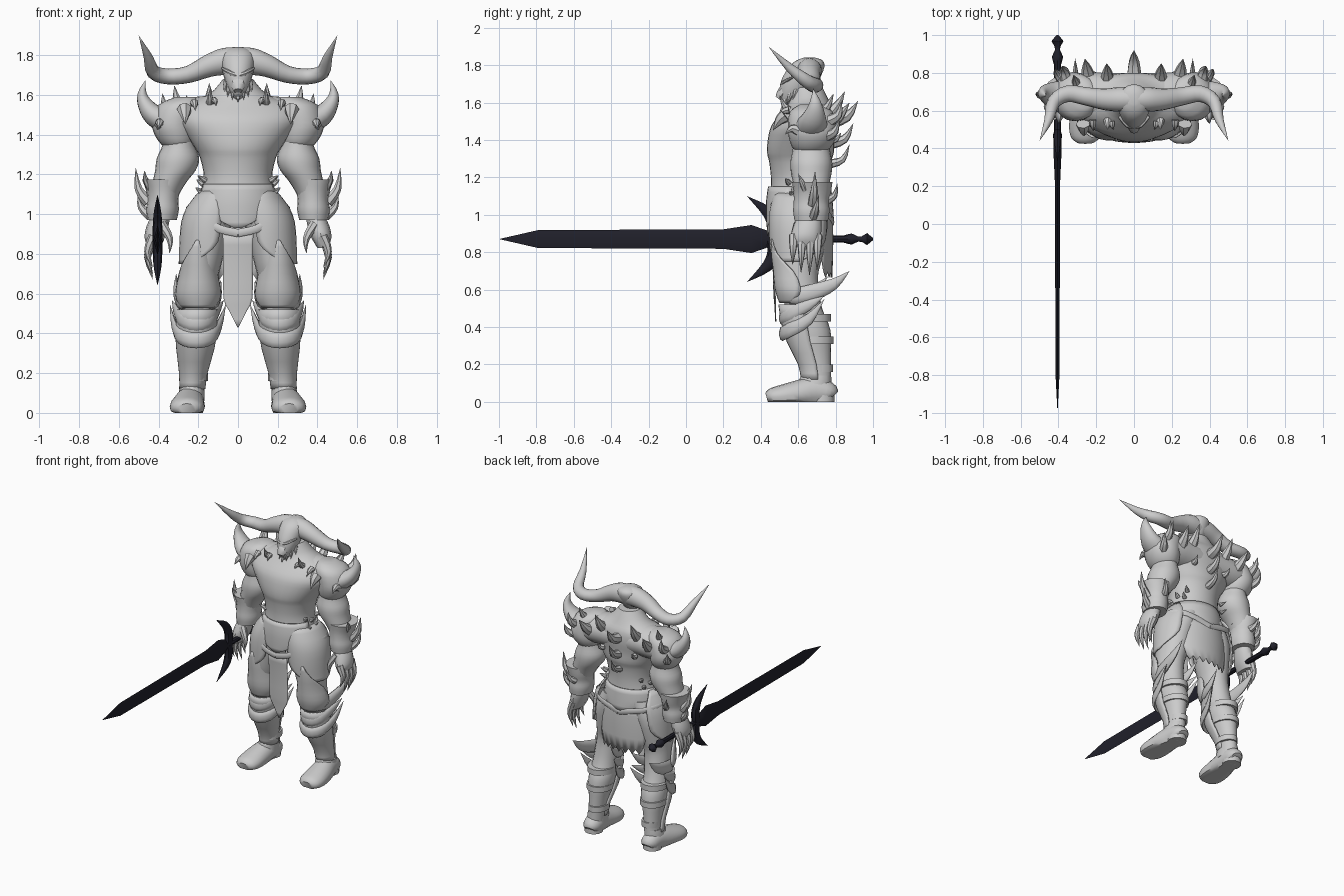
import bpy, bmesh, math
from mathutils import Vector


def material(name, rgb):
    m = bpy.data.materials.new(name)
    m.diffuse_color = (*rgb, 1)
    return m


GREY = material("stone_grey", (0.6, 0.6, 0.6))
DARK = material("dark_steel", (0.015, 0.015, 0.024))
AX = {"X": Vector((1, 0, 0)), "Y": Vector((0, 1, 0)), "Z": Vector((0, 0, 1))}


def finish(name, bm, mat, mirror=False, thick=0):
    bmesh.ops.remove_doubles(bm, verts=bm.verts, dist=1e-5)
    bmesh.ops.recalc_face_normals(bm, faces=bm.faces)
    for v in bm.verts:
        v.co.z = max(v.co.z, 0)
    me = bpy.data.meshes.new(name)
    bm.to_mesh(me)
    bm.free()
    me.materials.append(mat)
    ob = bpy.data.objects.new(name, me)
    bpy.context.collection.objects.link(ob)
    if thick:
        s = ob.modifiers.new("thickness", "SOLIDIFY")
        s.thickness, s.offset = thick, 0
    if mirror:
        m = ob.modifiers.new("mirror", "MIRROR")
        m.use_mirror_merge = False
    return ob


def smooth_rows(rows, steps):
    """Catmull-Rom interpolation through tuples."""
    out = []
    for i in range(len(rows) - 1):
        a, b, c, d = (rows[max(i - 1, 0)], rows[i], rows[i + 1], rows[min(i + 2, len(rows) - 1)])
        for k in range(steps):
            t = k / steps
            out.append([0.5 * (2 * q + (r - p) * t + (2 * p - 5 * q + 4 * r - s) * t * t
                               + (3 * q - p - 3 * r + s) * t ** 3) for p, q, r, s in zip(a, b, c, d)])
    return out + [list(rows[-1])]


def bridge(bm, rings, closed):
    for a, b in zip(rings, rings[1:]):
        n = len(a)
        for j in range(n if closed else n - 1):
            k = (j + 1) % n
            bm.faces.new((a[j], a[k], b[k], b[j]))


def tube(name, rows, mat=GREY, mirror=False, sides=16, steps=3, ref="X", flat=False):
    """Sweep an ellipse along (x, y, z, radius_a, radius_b) rows."""
    rows = smooth_rows(rows, steps)
    pts = [Vector(r[:3]) for r in rows]
    bm = bmesh.new()
    rings = []
    for i, r in enumerate(rows):
        t = AX["Z"] if flat else (pts[min(i + 1, len(pts) - 1)] - pts[max(i - 1, 0)]).normalized()
        u = (AX[ref] - t * t.dot(AX[ref])).normalized()
        v = t.cross(u)
        ra, rb = max(r[3], 0), max(r[4], 0)
        rings.append([bm.verts.new(pts[i] + u * ra * math.cos(2 * math.pi * j / sides)
                                   + v * rb * math.sin(2 * math.pi * j / sides)) for j in range(sides)])
    bridge(bm, rings, True)
    for ring, r in ((rings[0], rows[0]), (rings[-1], rows[-1])):
        if r[3] > 1e-4:
            bm.faces.new(ring)
    return finish(name, bm, mat, mirror)


def shell(name, rows, facing, mirror=False, thick=0.012, n=14, jag=0, steps=2):
    """Open curved plate from (cx, cy, z, rx, ry, half_angle) rows."""
    bm = bmesh.new()
    rings = []
    rows = smooth_rows(rows, steps)
    for i, (cx, cy, z, rx, ry, h) in enumerate(rows):
        ring = []
        for j in range(n + 1):
            a = math.radians(facing + h * (2 * j / n - 1))
            dz = jag * (j % 2) if i == len(rows) - 1 else 0
            ring.append(bm.verts.new((cx + rx * math.cos(a), cy + ry * math.sin(a), z - dz)))
        rings.append(ring)
    bridge(bm, rings, False)
    return finish(name, bm, GREY, mirror, thick)


def spike(name, base, tip, r, bend=(0, 0, 0), mirror=True, mat=GREY):
    b, t = Vector(base), Vector(tip)
    m = (b + t) / 2 + Vector(bend)
    d = t - b
    ref = min("XYZ", key=lambda k: abs(d.dot(AX[k])))
    tube(name, [(*b, r, r), (*m, r * .68, r * .68), (*t, 0, 0)], mat, mirror, 7, 3, ref)


# Torso and head
tube("torso", [(0, .62, .95, .16, .13), (0, .61, 1.05, .195, .16), (0, .61, 1.18, .172, .155),
               (0, .61, 1.28, .19, .165), (0, .612, 1.33, .215, .178), (0, .615, 1.40, .26, .178),
               (0, .63, 1.48, .31, .172), (0, .655, 1.55, .285, .14), (0, .66, 1.60, .15, .11),
               (0, .65, 1.68, .075, .08)], sides=32, flat=True)
tube("upper_back", [(0, .672, 1.48, .125, .11), (.14, .672, 1.485, .128, .11), (.24, .675, 1.48, .126, .105),
                    (.32, .678, 1.47, .115, .09)], mirror=True, sides=20, ref="Y")
tube("head", [(0, .56, 1.57, .012, .02), (0, .56, 1.61, .038, .055), (0, .58, 1.66, .062, .08),
              (0, .61, 1.72, .078, .10), (0, .645, 1.79, .085, .095), (0, .66, 1.825, .065, .07),
              (0, .66, 1.84, .02, .03)], flat=True)
tube("snout", [(0, .58, 1.70, .05, .05), (0, .52, 1.65, .038, .035), (0, .495, 1.62, .022, .02)], sides=8)
tube("brow", [(0, .52, 1.695, .012, .015), (.035, .525, 1.71, .012, .015), (.08, .57, 1.735, .006, .008)],
     mirror=True, sides=8, ref="Z")
tube("horn", [(0, .66, 1.77, .065, .07), (.07, .66, 1.768, .066, .068), (.15, .66, 1.745, .058, .056),
              (.25, .675, 1.703, .048, .043), (.35, .69, 1.693, .044, .04), (.425, .645, 1.715, .037, .036),
              (.452, .55, 1.79, .023, .023), (.5, .44, 1.9, 0, 0)], mirror=True, ref="Y")
for x, y, z in ((0, .53, 1.56), (.025, .54, 1.575), (.045, .56, 1.59), (.06, .59, 1.61)):
    spike("beard_spike", (x, y, z + .06), (x * 1.15, y - .02, z), .014)

# Arms: shoulder muscle, then upper arm and forearm
tube("shoulder", [(.26, .67, 1.59, .05, .06), (.29, .67, 1.55, .11, .115), (.32, .675, 1.46, .112, .13),
                  (.315, .675, 1.40, .105, .122), (.305, .67, 1.35, .08, .095), (.30, .67, 1.32, .04, .05)],
     mirror=True, sides=20, flat=True)
tube("arm", [(.30, .67, 1.42, .07, .09), (.298, .67, 1.345, .083, .10), (.302, .67, 1.28, .107, .112),
             (.315, .67, 1.22, .102, .108), (.345, .67, 1.16, .085, .095), (.375, .67, 1.08, .07, .08),
             (.39, .66, .97, .05, .065)], mirror=True, sides=20, flat=True)
tube("bracer", [(.383, .675, 1.175, .100, .108), (.378, .675, 1.12, .085, .100), (.378, .67, 1.07, .078, .094),
                (.38, .67, 1.02, .082, .097), (.382, .67, .97, .074, .09)], mirror=True, flat=True)
tube("palm", [(.385, .66, 1.0, .045, .06), (.405, .65, .94, .055, .075), (.42, .64, .88, .05, .08),
              (.425, .64, .83, .025, .07)], mirror=True, sides=12, flat=True)
for y, tip in ((.575, .73), (.62, .685), (.665, .67), (.705, .70)):
    spike("clawed_finger", (.425, y, .89), (.428, y - .005, tip), .026, (.028, 0, 0))
spike("clawed_thumb", (.385, .60, .95), (.345, .57, .80), .026, (-.022, -.01, 0))

# Shoulder horns, arm spikes and bracer spikes
tube("shoulder_horn", [(.36, .67, 1.47, .09, .07), (.425, .68, 1.50, .075, .055), (.468, .69, 1.555, .05, .038),
                       (.482, .69, 1.61, .027, .022), (.465, .68, 1.675, 0, 0)], mirror=True, ref="Y")
for base, tip, r, bend in (
        ((.45, .68, 1.06), (.515, .69, 1.235), .03, (.018, 0, -.02)),
        ((.44, .64, 1.13), (.47, .60, 1.22), .02, (.01, 0, 0)),
        ((.44, .68, .99), (.505, .71, 1.10), .026, (.015, 0, -.01)),
        ((.37, .76, 1.08), (.41, .81, 1.17), .024, (0, .01, -.02)),
        ((.30, .68, 1.13), (.275, .66, 1.21), .02, (0, 0, 0)),
        ((.37, .75, 1.42), (.42, .82, 1.51), .032, (.01, .01, -.02)),
        ((.39, .60, 1.45), (.40, .53, 1.43), .03, (0, 0, .02)),
        ((.36, .76, 1.50), (.38, .83, 1.61), .033, (0, .02, -.02))):
    spike("arm_spike", base, tip, r, bend)

# Chest and back spikes
for base, tip, r in (
        ((.27, .53, 1.53), (.265, .465, 1.45), .038), ((.14, .55, 1.56), (.14, .50, 1.64), .022),
        ((.22, .55, 1.56), (.215, .49, 1.52), .022), ((.12, .54, 1.57), (.11, .50, 1.545), .02),
        ((.24, .77, 1.49), (.26, .875, 1.60), .04), ((.14, .77, 1.54), (.145, .85, 1.66), .036),
        ((.13, .78, 1.40), (.14, .83, 1.44), .022), ((.30, .73, 1.55), (.32, .79, 1.65), .028)):
    spike("body_spike", base, tip, r, (0, 0, .012 if tip[2] < base[2] else -.015))
for z, y, r in ((1.5, .92, .042), (1.38, .895, .034), (1.27, .875, .026)):
    spike("spine_spike", (0, .76, z), (0, y, z + .11), r, (0, .02, -.03), False)
for x, y, z in ((.165, .55, 1.17), (.175, .60, 1.15), (.17, .66, 1.17), (.155, .71, 1.15), (.14, .72, 1.20),
                (.18, .63, 1.11), (.175, .57, 1.10)):
    spike("waist_stud", (x, y, z), (x + .035, y + (y - .62) * .3, z + .025), .016)

# Waist armour, belt straps, hip plates and cloth
shell("waist_plate", [(0, .61, 1.15, .178, .165, 75), (0, .61, 1.08, .2, .175, 70), (0, .615, 1.0, .208, .18, 42),
                      (0, .62, .93, .21, .182, 4)], -90)
shell("rear_waist_plate", [(0, .61, 1.13, .182, .162, 85), (0, .61, 1.05, .202, .17, 70),
                           (0, .61, .97, .21, .175, 10)], 90)
tube("belt_strap", [(0, .437, .905, .02, .006), (.09, .442, .925, .02, .006), (.18, .475, .97, .02, .006),
                    (.245, .56, 1.01, .02, .006), (.25, .68, 1.02, .02, .006), (.17, .76, 1.0, .02, .006),
                    (0, .787, .96, .02, .006)], mirror=True, sides=8, ref="Z")
shell("hip_plate", [(.085, .62, 1.12, .10, .145, 50), (.115, .615, 1.04, .135, .16, 78),
                    (.133, .61, .96, .148, .163, 84), (.14, .61, .86, .15, .16, 80),
                    (.14, .61, .80, .152, .155, 58), (.14, .61, .75, .154, .152, 25)], -25, True, .01)
shell("front_loincloth", [(0, .62, .92, .25, .17, 18), (0, .62, .75, .25, .155, 17), (0, .62, .58, .25, .15, 17),
                          (0, .62, .52, .25, .145, 11), (0, .62, .43, .25, .14, .5)], -90, thick=.006)
shell("rear_loincloth", [(0, .62, 1.0, .22, .16, 65), (0, .62, .87, .235, .165, 58), (0, .62, .70, .23, .16, 44)],
      90, thick=.006, jag=.035)

# Legs
tube("leg", [(.10, .62, 1.05, .10, .14), (.155, .61, .92, .115, .145), (.178, .60, .76, .098, .126),
             (.192, .60, .66, .088, .105), (.207, .63, .5, .085, .098), (.213, .665, .38, .088, .108),
             (.222, .69, .22, .062, .085), (.23, .70, .06, .056, .078)], mirror=True, sides=20, flat=True)
shell("knee_guard", [(.205, .60, .87, .08, .14, 3), (.203, .60, .79, .09, .138, 35), (.2, .60, .70, .095, .128, 78),
                     (.2, .60, .62, .108, .122, 95), (.2, .605, .57, .105, .115, 90), (.2, .61, .53, .085, .105, 60)],
      -90, True)
shell("shin_guard", [(.207, .62, .52, .097, .12, 85), (.21, .635, .42, .10, .12, 95), (.215, .655, .32, .09, .11, 95),
                     (.225, .69, .2, .066, .085, 95), (.23, .70, .12, .060, .08, 95)], -90, True)
tube("knee_fin", [(.25, .53, .57, .035, .02), (.284, .59, .565, .045, .022), (.300, .68, .585, .045, .022),
                  (.309, .79, .63, .03, .016), (.311, .875, .70, 0, 0)], mirror=True, sides=10, ref="Z")
tube("inner_knee_fin", [(.17, .53, .57, .03, .02), (.122, .58, .56, .038, .02), (.1, .67, .59, .03, .018),
                        (.085, .76, .67, 0, 0)], mirror=True, sides=10, ref="Z")
for dz, w in ((0, 1), (.085, .92)):
    tube("greave_crescent", [(.205 + .138 * w, .74, .55 + dz * .2, 0, 0),
                             (.208 + .113 * w, .655, .44 + dz * .9, .028, .014),
                             (.21 + .08 * w, .555, .385 + dz, .038, .016), (.21, .515, .365 + dz, .04, .018),
                             (.21 - .08 * w, .555, .385 + dz, .038, .016),
                             (.208 - .113 * w, .655, .44 + dz * .9, .028, .014),
                             (.205 - .145 * w, .74, .55 + dz * .2, 0, 0)], mirror=True, sides=10, ref="Z")
for z, y, rx, ry in ((.45, .66, .094, .116), (.33, .68, .088, .108), (.18, .70, .065, .086)):
    tube("calf_strap", [(.217, y, z - .02, rx, ry), (.217, y, z + .02, rx, ry)], mirror=True, flat=True, steps=1)

# Boots, flat underneath
tube("boot", [(.234, .786, .03, .04, .035), (.235, .765, .045, .06, .06), (.24, .69, .055, .07, .08),
              (.25, .6, .04, .083, .075), (.256, .51, .03, .088, .06), (.257, .455, .025, .074, .047),
              (.257, .432, .02, .045, .028)], mirror=True)
tube("boot_heel", [(.238, .73, 0, .062, .064), (.238, .73, .035, .062, .064)], mirror=True, flat=True, steps=1)
tube("ankle_cuff", [(.236, .685, .06, .068, .09), (.233, .69, .11, .064, .086), (.23, .695, .14, .06, .08)],
     mirror=True, flat=True)

# Sword held in one hand
SX, SZ = -.405, .87
tube("sword_blade", [(SX, y, SZ, a, b) for y, a, b in (
    (-1, 0, 0), (-.79, .011, .048), (.2, .013, .052), (.35, .02, .075), (.45, .022, .04), (.47, .014, .02))],
    DARK, sides=4, steps=1)
tube("sword_grip", [(SX, y, SZ, r, r) for y, r in (
    (.45, .018), (.84, .018), (.86, .024), (.885, .03), (.92, .014), (.94, .015), (.968, .032), (1, .006))],
    DARK, sides=8, steps=1)
for s in (1, -1):
    tube("sword_guard", [(SX, .46, SZ, .024, .035), (SX, .47, SZ + .07 * s, .024, .035),
                         (SX, .435, SZ + .145 * s, .018, .03), (SX, .325, SZ + .23 * s, 0, 0)], DARK, sides=8)

# Smooth shading with sharp creases
for ob in bpy.context.scene.objects:
    ob.select_set(True)
    bpy.context.view_layer.objects.active = ob
bpy.ops.object.shade_smooth_by_angle(angle=math.radians(42))
